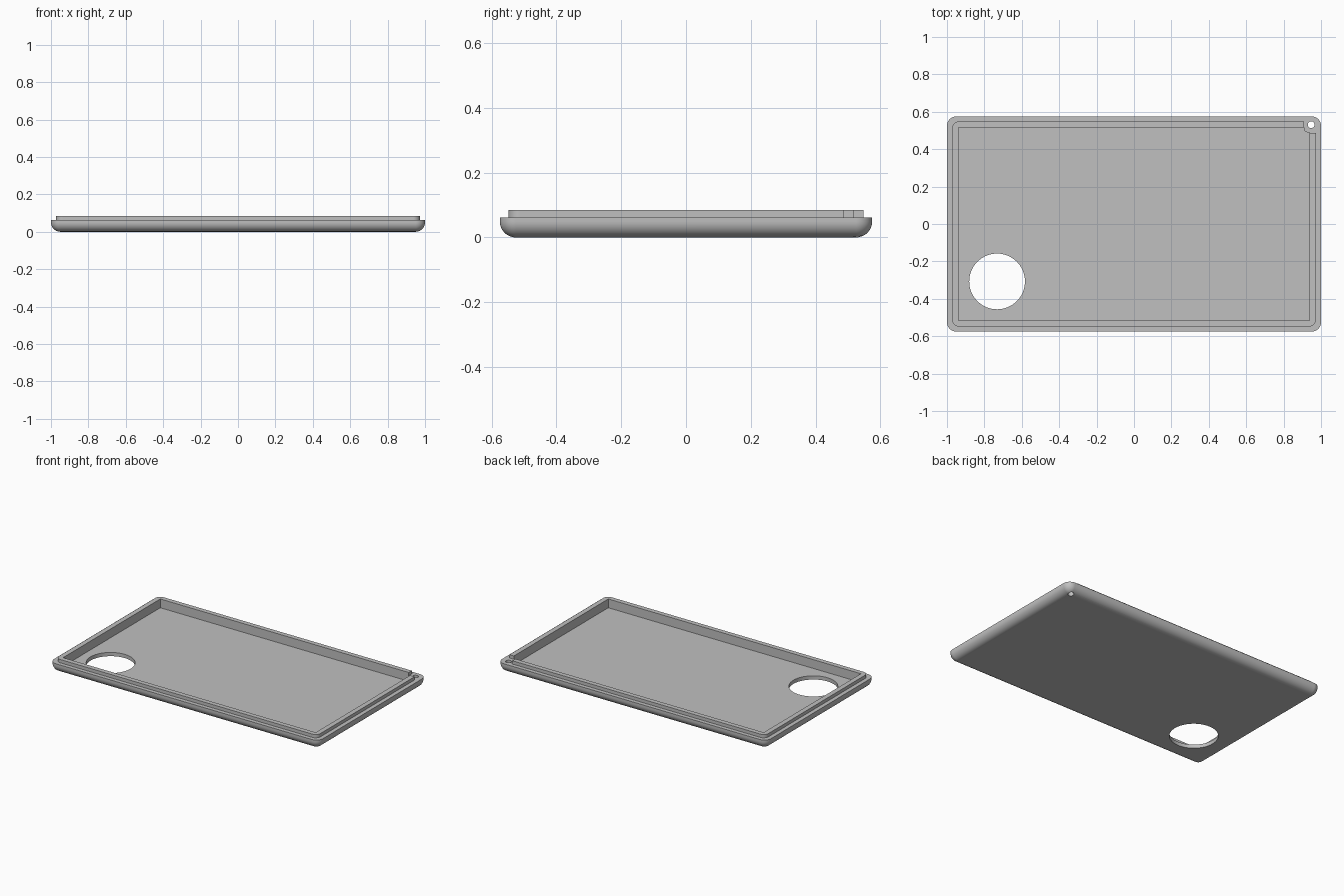
import bpy, bmesh, math

if "Cube" in bpy.data.objects:
    bpy.data.objects.remove(bpy.data.objects["Cube"])

grey = bpy.data.materials.new("plain grey")
grey.use_nodes = True
COLOUR = (0.53, 0.53, 0.53, 1)
grey.diffuse_color = COLOUR
grey.node_tree.nodes["Principled BSDF"].inputs["Base Color"].default_value = COLOUR

HALF_X, HALF_Y = 1.0, 0.575
SHELF, TOP, FLOOR = 0.062, 0.084, 0.025
ROUND = 0.05


def rounded_ring(hx, hy, r, z, cx=0, cy=0, steps=10):
    """Points of a rounded rectangle, counter-clockwise."""
    pts = []
    for q, (sx, sy) in enumerate([(1, 1), (-1, 1), (-1, -1), (1, -1)]):
        for i in range(steps + 1):
            a = math.pi / 2 * (q + i / steps)
            pts.append((cx + sx * (hx - r) + r * math.cos(a),
                        cy + sy * (hy - r) + r * math.sin(a), z))
    return pts


def loft(name, rings):
    """Closed solid through rings of equal length."""
    bm = bmesh.new()
    loops = [[bm.verts.new(p) for p in ring] for ring in rings]
    n = len(loops[0])
    for low, high in zip(loops, loops[1:]):
        for i in range(n):
            j = (i + 1) % n
            bm.faces.new((low[i], low[j], high[j], high[i]))
    bm.faces.new(loops[0][::-1])
    bm.faces.new(loops[-1])
    bmesh.ops.remove_doubles(bm, verts=bm.verts[:], dist=0.00002)
    bmesh.ops.recalc_face_normals(bm, faces=bm.faces[:])
    mesh = bpy.data.meshes.new(name)
    bm.to_mesh(mesh)
    bm.free()
    mesh.materials.append(grey)
    obj = bpy.data.objects.new(name, mesh)
    bpy.context.collection.objects.link(obj)
    return obj


def cylinder(name, x, y, r):
    return loft(name, [rounded_ring(r, r, r, z, x, y, 16) for z in (-0.1, 0.2)])


def combine(target, tool, operation):
    """Apply a boolean and discard the tool."""
    tool.hide_render = True
    bpy.context.view_layer.objects.active = target
    mod = target.modifiers.new(tool.name, "BOOLEAN")
    mod.operation, mod.object, mod.solver = operation, tool, "EXACT"
    bpy.ops.object.modifier_apply(modifier=mod.name)
    bpy.data.objects.remove(tool)


# Tray: rounded underside, shelf, raised lip and square pocket
rings = []
for i in range(11):
    a = math.pi / 2 * i / 10
    inset = ROUND * (1 - math.sin(a))
    rings.append(rounded_ring(HALF_X - inset, HALF_Y - inset, ROUND - inset,
                              ROUND * (1 - math.cos(a))))
rings += [rounded_ring(HALF_X, HALF_Y, ROUND, SHELF),
          rounded_ring(0.972, 0.548, 0.035, SHELF),
          rounded_ring(0.972, 0.548, 0.035, TOP),
          rounded_ring(0.939, 0.516, 0, TOP),
          rounded_ring(0.939, 0.516, 0, FLOOR)]
tray = loft("tray", rings)

# Corner post filling the pocket corner, with the lip cut away above it
post = loft("corner_post", [rounded_ring(0.025, 0.025, 0.018, z, 0.935, 0.515)
                            for z in (0.015, 0.072)])
combine(tray, post, "UNION")
notch = loft("lip_notch", [rounded_ring(0.04, 0.04, 0.018, z, 0.948, 0.527)
                           for z in (SHELF, 0.12)])
combine(tray, notch, "DIFFERENCE")

# Large round opening and small lanyard hole
combine(tray, cylinder("round_opening", -0.732, -0.307, 0.149), "DIFFERENCE")
combine(tray, cylinder("pin_hole", 0.947, 0.531, 0.018), "DIFFERENCE")

# Smooth the fillets, keep the edges crisp
bpy.ops.object.select_all(action="DESELECT")
tray.select_set(True)
bpy.context.view_layer.objects.active = tray
bpy.ops.object.shade_smooth_by_angle(angle=math.radians(30))
weighted = tray.modifiers.new("flat_normals", "WEIGHTED_NORMAL")
weighted.keep_sharp = True
